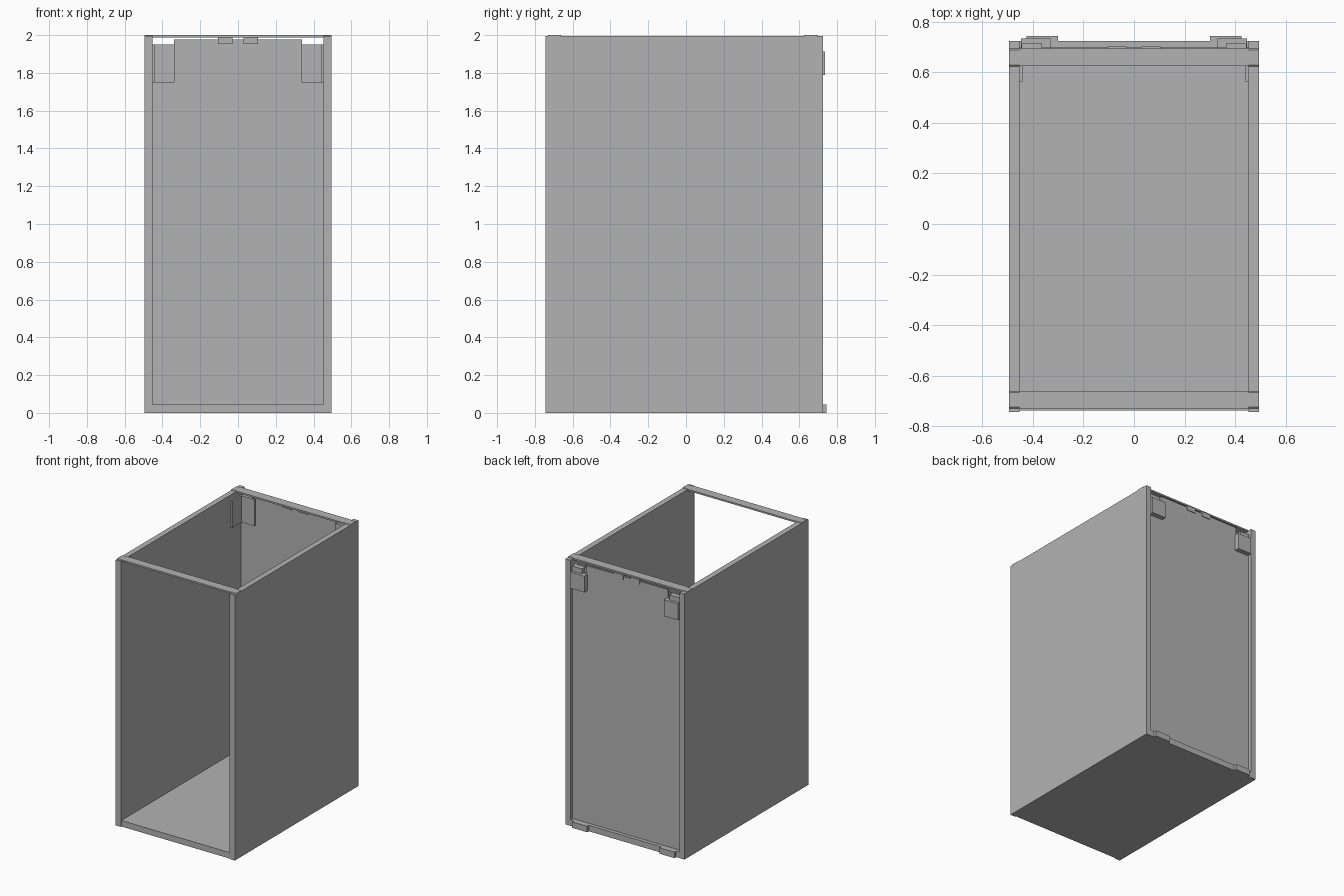
import bpy
import bmesh

cube = bpy.data.objects.get("Cube")
if cube:
    bpy.data.objects.remove(cube, do_unlink=True)

grey = bpy.data.materials.new("plain grey")
grey.use_nodes = True
grey.diffuse_color = (0.45, 0.45, 0.45, 1)
grey.node_tree.nodes["Principled BSDF"].inputs["Base Color"].default_value = grey.diffuse_color


def finish(name, bm):
    bmesh.ops.recalc_face_normals(bm, faces=bm.faces)
    mesh = bpy.data.meshes.new(name)
    bm.to_mesh(mesh)
    bm.free()
    mesh.materials.append(grey)
    obj = bpy.data.objects.new(name, mesh)
    bpy.context.collection.objects.link(obj)
    return obj


def box(name, xs, ys, zs):
    bm = bmesh.new()
    bmesh.ops.create_cube(bm, size=1)
    for v in bm.verts:
        v.co = [r[0] if c < 0 else r[1] for c, r in zip(v.co, (xs, ys, zs))]
    return finish(name, bm)


def slab(name, outline, start, depth, axis):
    # Extrude an outline along the x or y axis
    bm = bmesh.new()
    pts = [(start, a, b) if axis == "x" else (a, start, b) for a, b in outline]
    face = bm.faces.new([bm.verts.new(p) for p in pts])
    new = bmesh.ops.extrude_face_region(bm, geom=[face])["geom"]
    step = (depth, 0, 0) if axis == "x" else (0, depth, 0)
    bmesh.ops.translate(bm, vec=step, verts=[g for g in new if isinstance(g, bmesh.types.BMVert)])
    return finish(name, bm)


def pair(name, xs, ys, zs):
    # Same box on the model's left and right
    box("left_" + name, xs, ys, zs)
    box("right_" + name, (-xs[1], -xs[0]), ys, zs)


W, INNER = 0.495, 0.453

# Cabinet shell, open at the front and top
pair("side_wall", (INNER, W), (-0.745, 0.725), (0, 1.995))
box("floor", (-INNER, INNER), (-0.738, 0.725), (0, 0.045))

# Back panel, recessed, with its top corners notched
half = [(INNER, 0.045), (INNER, 1.92), (0.34, 1.92), (0.34, 1.976)]
slab("back_panel", half + [(-x, z) for x, z in reversed(half)], 0.685, 0.013, "y")

# Thin rails across the top, ends lapping over the side walls
for name, y0, y1 in (("front_rail", -0.73, -0.663), ("back_rail", 0.625, 0.695)):
    box(name, (-INNER, INNER), (y0, y1), (1.988, 2))
    mid = [(y0 - 0.008, 1.99), (y0 + 0.005, 2), (y1 - 0.005, 2), (y1 + 0.003, 1.99)]
    for side, start in (("left", INNER), ("right", -W)):
        slab(side + "_" + name + "_end", mid, start, W - INNER, "x")

# Small tabs hanging from the back rail
pair("rail_tab", (0.03, 0.105), (0.675, 0.703), (1.952, 1.99))

# Upper corner brackets hooked over the panel
pair("bracket_leg", (0.441, INNER), (0.565, 0.685), (1.75, 1.95))
pair("bracket_plate", (0.335, INNER), (0.673, 0.685), (1.75, 1.95))
pair("bracket_bridge", (0.365, 0.445), (0.68, 0.715), (1.9, 1.95))
pair("outer_clip", (0.33, 0.447), (0.698, 0.735), (1.79, 1.912))

# Lower rear feet
pair("rear_foot", (0.3, 0.425), (0.72, 0.745), (0, 0.045))
